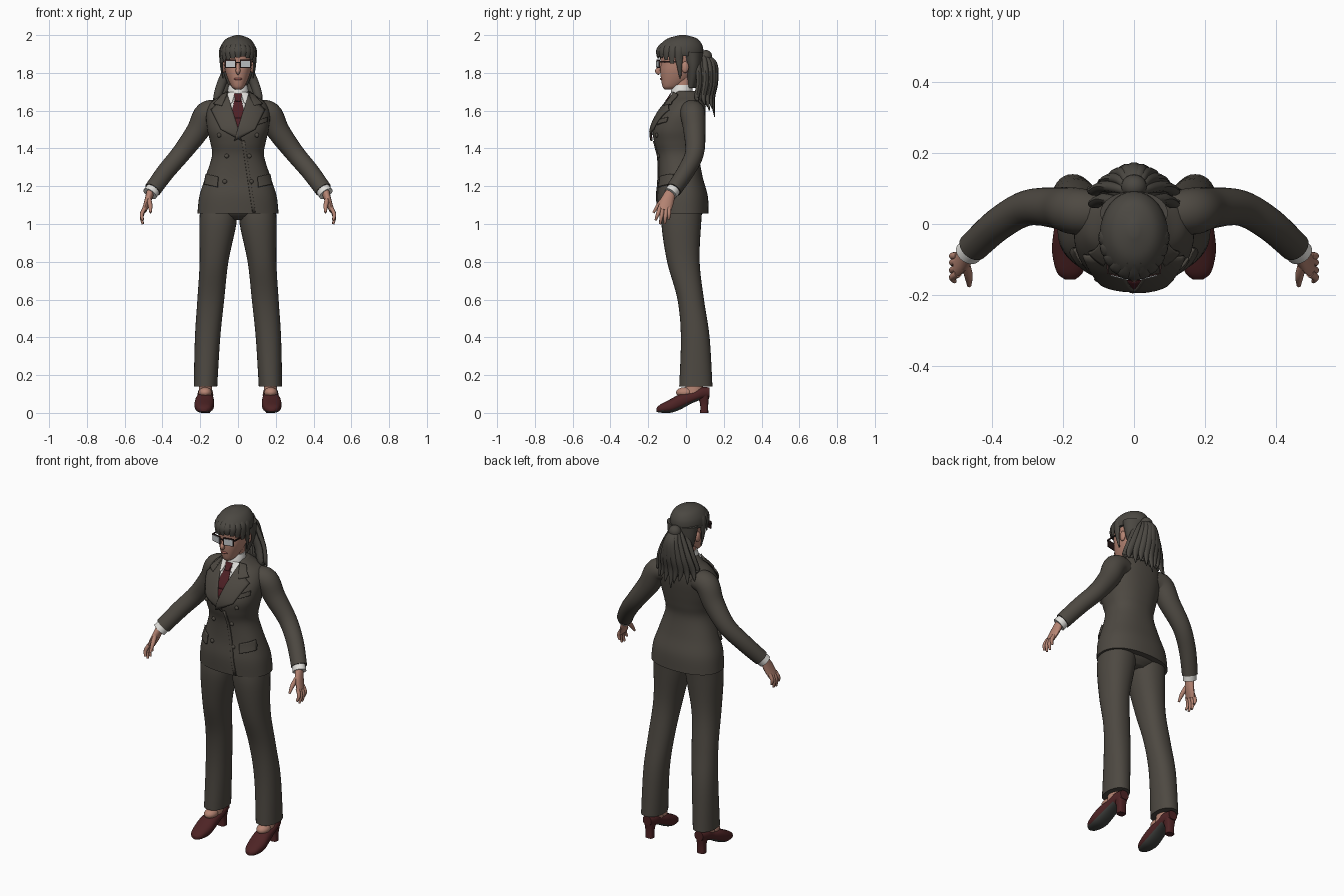
import bpy, bmesh, math, random
from mathutils import Vector, Matrix

random.seed(4)
cube = bpy.data.objects.get("Cube")
if cube:
    bpy.data.objects.remove(cube)


def material(name, *rgb):
    m = bpy.data.materials.new(name)
    m.use_nodes = True
    m.diffuse_color = (*rgb, 1)
    bsdf = m.node_tree.nodes["Principled BSDF"]
    bsdf.inputs["Base Color"].default_value = (*rgb, 1)
    bsdf.inputs["Roughness"].default_value = 0.8
    return m


SUIT = material("suit grey", 0.075, 0.066, 0.054)
HAIR = material("hair grey", 0.07, 0.064, 0.054)
SKIN = material("skin", 0.46, 0.23, 0.17)
WHITE = material("shirt white", 0.75, 0.74, 0.71)
TIE = material("tie maroon", 0.075, 0.014, 0.018)
SHOE = material("shoe maroon", 0.075, 0.017, 0.018)
SOLE = material("sole grey", 0.05, 0.052, 0.048)
FRAME = material("spectacle frame", 0.03, 0.015, 0.014)
LENS = material("lens", 0.55, 0.58, 0.6)
LIP = material("lips", 0.36, 0.12, 0.1)


def finish(name, bm, mat, mirror=False):
    bmesh.ops.recalc_face_normals(bm, faces=bm.faces)
    mesh = bpy.data.meshes.new(name)
    bm.to_mesh(mesh)
    bm.free()
    mesh.materials.append(mat)
    mesh.polygons.foreach_set("use_smooth", [True] * len(mesh.polygons))
    mesh.set_sharp_from_angle(angle=math.radians(50))
    ob = bpy.data.objects.new(name, mesh)
    bpy.context.scene.collection.objects.link(ob)
    if mirror:
        ob.modifiers.new("Mirror", "MIRROR").use_mirror_merge = False
    return ob


def spline(rows, steps=5):
    """Smooth curve through every row of numbers."""
    out = []
    for i in range(len(rows) - 1):
        a, b, c, d = (rows[max(0, min(len(rows) - 1, i + k))] for k in (-1, 0, 1, 2))
        for s in range(steps):
            t = s / steps
            out.append([q + t / 2 * (r - p + t * (2 * p - 5 * q + 4 * r - w + t * (3 * (q - r) + w - p)))
                        for p, q, r, w in zip(a, b, c, d)])
    return out + [list(rows[-1])]


def skin_rings(bm, rings):
    loops = [[bm.verts.new(p) for p in ring] for ring in rings]
    n = len(loops[0])
    for a, b in zip(loops, loops[1:]):
        for i in range(n):
            bm.faces.new((a[i], a[(i + 1) % n], b[(i + 1) % n], b[i]))
    bm.faces.new(loops[0])
    bm.faces.new(loops[-1])


def power(v, p):
    return math.copysign(abs(v) ** (2 / p), v)


def loft(name, rows, mat, along="z", p=2.0, n=32, mirror=False):
    """Rows: position on axis, centre x, half width, low and high depth."""
    rings = []
    for t, c, r, lo, hi in spline(rows):
        ring = []
        for i in range(n):
            a = 2 * math.pi * i / n
            x = c + r * power(math.cos(a), p)
            d = (lo + hi) / 2 + (hi - lo) / 2 * power(math.sin(a), p)
            ring.append((x, d, t) if along == "z" else (x, t, d))
        rings.append(ring)
    bm = bmesh.new()
    skin_rings(bm, rings)
    return finish(name, bm, mat, mirror)


def add_tube(bm, rows, ref, n=16):
    """Rows: x, y, z, radius across ref, radius along ref."""
    rows = spline(rows)
    pts = [Vector(r[:3]) for r in rows]
    rings = []
    for i, r in enumerate(rows):
        tan = (pts[min(i + 1, len(pts) - 1)] - pts[max(i - 1, 0)]).normalized()
        side = tan.cross(Vector(ref)).normalized()
        up = side.cross(tan)
        angles = [2 * math.pi * k / n for k in range(n)]
        rings.append([pts[i] + side * r[3] * math.cos(a) + up * r[4] * math.sin(a) for a in angles])
    skin_rings(bm, rings)


def tubes(name, paths, mat, ref=(1, 0, 0), n=16, mirror=False):
    bm = bmesh.new()
    for path in paths:
        add_tube(bm, path, ref, n)
    return finish(name, bm, mat, mirror)


def ellipsoid(name, centre, radii, mat, mirror=False):
    bm = bmesh.new()
    m = Matrix.Translation(centre) @ Matrix.Diagonal((*radii, 1))
    bmesh.ops.create_uvsphere(bm, u_segments=20, v_segments=12, radius=1, matrix=m)
    return finish(name, bm, mat, mirror)


def box(name, centre, size, mat, turn=0, mirror=False):
    bm = bmesh.new()
    m = Matrix.Translation(centre) @ Matrix.Rotation(math.radians(turn), 4, "Z") @ Matrix.Diagonal((*size, 1))
    bmesh.ops.create_cube(bm, size=1, matrix=m)
    return finish(name, bm, mat, mirror)


# Jacket body
BODY = [(1.055, 0, .215, -.152, .12), (1.15, 0, .204, -.157, .115), (1.25, 0, .172, -.147, .088),
        (1.36, 0, .138, -.15, .07), (1.43, 0, .146, -.168, .08), (1.5, 0, .163, -.175, .092),
        (1.58, 0, .168, -.142, .103), (1.64, 0, .146, -.1, .103), (1.675, 0, .1, -.075, .09),
        (1.705, 0, .062, -.06, .055)]
loft("jacket", BODY, SUIT, p=2.3, n=48)
FINE = spline(BODY, 8)


def chest_y(x, z):
    """Depth of the jacket front at a point."""
    z = min(z, 1.7)
    for a, b in zip(FINE, FINE[1:]):
        if z <= b[0]:
            break
    t = (z - a[0]) / (b[0] - a[0])
    r, lo, hi = (a[k] + t * (b[k] - a[k]) for k in (2, 3, 4))
    k = min(abs(x) / r, 0.98)
    return (lo + hi) / 2 - (hi - lo) / 2 * (1 - k ** 2.3) ** (1 / 2.3)


def plate(name, corners, mat, lift=0.004, thick=0.006, mirror=False, n=10):
    """Four x,z corners laid over the jacket front."""
    a, b, c, d = (Vector(p) for p in corners)
    bm = bmesh.new()
    grid = []
    for j in range(n + 1):
        left, right = a.lerp(d, j / n), b.lerp(c, j / n)
        line = [left.lerp(right, i / n) for i in range(n + 1)]
        grid.append([bm.verts.new((q.x, chest_y(q.x, q.y) - lift, q.y)) for q in line])
    for j in range(n):
        for i in range(n):
            bm.faces.new((grid[j][i], grid[j][i + 1], grid[j + 1][i + 1], grid[j + 1][i]))
    ob = finish(name, bm, mat, mirror)
    mod = ob.modifiers.new("Thickness", "SOLIDIFY")
    mod.thickness, mod.offset = thick, 0


# Shirt, tie and jacket details
plate("shirt_front", [(-.055, 1.69), (.055, 1.69), (.012, 1.47), (-.012, 1.47)], WHITE, .003)
plate("tie_blade", [(-.015, 1.67), (.015, 1.67), (.04, 1.56), (-.04, 1.56)], TIE, .008)
plate("tie_tail", [(-.04, 1.56), (.04, 1.56), (.014, 1.45), (-.014, 1.45)], TIE, .008)
plate("tie_knot", [(-.022, 1.69), (.022, 1.69), (.014, 1.65), (-.014, 1.65)], TIE, .013, .009)
plate("shirt_collar_points", [(.012, 1.698), (.056, 1.695), (.052, 1.625), (.03, 1.645)], WHITE, .011, mirror=True)
plate("left_lapel", [(.055, 1.685), (.142, 1.605), (.09, 1.5), (-.02, 1.44)], SUIT, .014, .009)
plate("right_lapel", [(-.055, 1.685), (-.142, 1.605), (-.09, 1.5), (.02, 1.44)], SUIT, .011, .009)
plate("jacket_collar", [(.052, 1.698), (.082, 1.685), (.128, 1.635), (.085, 1.625)], SUIT, .017, .009, mirror=True)
plate("front_edge", [(.02, 1.44), (.035, 1.44), (.092, 1.06), (.077, 1.06)], SUIT, .003)
plate("pocket_flaps", [(.105, 1.25), (.168, 1.265), (.178, 1.21), (.108, 1.195)], SUIT, .008, .009, mirror=True)
plate("breast_pocket", [(.105, 1.55), (.152, 1.565), (.152, 1.54), (.105, 1.525)], SUIT, .006, .008)
for label, x, z in (("top", .1, 1.47), ("middle", .06, 1.36), ("low", .07, 1.225)):
    ellipsoid(label + "_buttons", (x, chest_y(x, z) - .003, z), (.012, .008, .012), SUIT, True)
loft("shirt_collar", [(1.65, 0, .06, -.085, .04), (1.7, 0, .056, -.08, .035), (1.735, 0, .05, -.07, .032)], WHITE)

# Sleeves, cuffs and hands
tubes("sleeves", [[(.1, .03, 1.595, .058, .06), (.165, .036, 1.583, .066, .066), (.215, .045, 1.49, .06, .058),
                   (.3, .045, 1.375, .051, .05), (.38, 0, 1.28, .048, .046), (.452, -.065, 1.182, .045, .042)]],
      SUIT, (0, 1, 0), 24, True)
tubes("shirt_cuffs", [[(.445, -.06, 1.19, .038, .036), (.466, -.082, 1.16, .04, .036)]], WHITE, (0, 1, 0), 20, True)
fingers = [[(.462, -.078, 1.175, .026, .021), (.478, -.1, 1.12, .036, .018), (.497, -.115, 1.072, .035, .013)],
           [(.474, -.11, 1.14, .014, .013), (.465, -.145, 1.1, .012, .012), (.463, -.173, 1.06, .006, .006)]]
for y, z, reach in ((-.139, 1.02, .022), (-.123, 1.0, .014), (-.105, 1.002, .007), (-.089, 1.025, .002)):
    fingers.append([(.494, y, 1.085, .011, .011), (.51, y - reach / 2, (1.08 + z) / 2, .01, .01),
                    (.504, y - reach, z, .006, .006)])
tubes("hands", fingers, SKIN, n=12, mirror=True)

# Trousers
loft("trouser_legs", [(1.12, .1, .096, -.12, .09), (1.0, .107, .098, -.13, .08), (.8, .127, .076, -.1, .072),
                      (.6, .144, .071, -.045, .095), (.4, .161, .067, -.027, .125), (.14, .172, .062, -.036, .14)],
     SUIT, p=2.2, mirror=True)
loft("trouser_seat", [(1.02, 0, .09, -.08, .05), (1.06, 0, .17, -.125, .09), (1.12, 0, .18, -.13, .09)], SUIT)

# Shoes with heels
shoe = loft("shoes", [(-.156, .18, .014, .006, .026), (-.135, .18, .037, .001, .045), (-.08, .179, .051, .001, .074),
                      (-.03, .177, .05, .018, .1), (.03, .174, .043, .05, .112), (.08, .172, .04, .07, .135),
                      (.125, .172, .028, .082, .135)], SHOE, along="y", p=2.4, mirror=True)
shoe.data.materials.append(SOLE)
for f in shoe.data.polygons:
    f.material_index = int(f.normal.z < -0.6 and f.center.y < 0.07)
loft("shoe_heels", [(0, .172, .024, .075, .118), (.05, .172, .024, .074, .118), (.1, .172, .034, .055, .124)],
     SHOE, p=3, mirror=True)
ellipsoid("insteps", (.174, -.005, .108), (.036, .048, .028), SKIN, True)
loft("ankles", [(.1, .172, .036, -.01, .09), (.2, .172, .034, .01, .09)], SKIN, mirror=True)

# Head and face
loft("neck", [(1.66, 0, .045, -.065, .03), (1.8, 0, .045, -.065, .04)], SKIN)
loft("head", [(1.712, 0, .016, -.112, -.06), (1.727, 0, .034, -.124, -.03), (1.765, 0, .053, -.132, .02),
              (1.81, 0, .068, -.136, .05), (1.85, 0, .074, -.134, .06), (1.9, 0, .078, -.135, .07),
              (1.95, 0, .07, -.11, .07), (1.985, 0, .035, -.07, .04)], SKIN, p=2.2)
tubes("nose", [[(0, -.128, 1.855, .008, .008), (0, -.14, 1.828, .01, .011), (0, -.15, 1.809, .014, .012),
                (0, -.138, 1.797, .01, .008)]], SKIN)
ellipsoid("mouth", (0, -.129, 1.768), (.021, .009, .007), LIP)
ellipsoid("ears", (.076, -.005, 1.83), (.012, .02, .03), SKIN, True)

# Spectacles
box("lenses", (.04, -.15, 1.847), (.05, .004, .034), LENS, 14, True)
box("spectacle_rims", (.04, -.147, 1.848), (.06, .005, .044), FRAME, 14, True)
box("spectacle_arms", (.077, -.085, 1.86), (.005, .11, .008), FRAME, -4, True)
box("spectacle_bridge", (0, -.153, 1.855), (.03, .005, .007), FRAME)

# Hair cap, fringe and ponytail
loft("hair_cap", [(1.89, 0, .093, -.148, .086), (1.915, 0, .096, -.153, .092), (1.95, 0, .087, -.137, .085),
                  (1.982, 0, .06, -.097, .058), (2.0, 0, .012, -.035, 0)], HAIR)
loft("back_hair", [(1.72, 0, .045, .005, .05), (1.78, 0, .07, 0, .072), (1.84, 0, .087, -.01, .086),
                   (1.91, 0, .095, -.03, .092)], HAIR)
bm = bmesh.new()
for i in range(11):
    a = math.radians(-85 + 17 * i)
    s, c = math.sin(a), math.cos(a)
    low = 1.882 - .035 * abs(s) ** 3 + random.uniform(-.006, .006)
    add_tube(bm, [(.06 * s, -.03 - .08 * c, 1.968, .01, .006), (.09 * s, -.03 - .118 * c, 1.925, .022, .009),
                  (.092 * s, -.03 - .12 * c, low, .011, .004)], (s, -c, 0), 10)
for side in (-1, 1):
    add_tube(bm, [(.088 * side, -.035, 1.9, .022, .01), (.088 * side, -.035, 1.84, .014, .008),
                  (.08 * side, -.03, 1.77, .004, .003)], (1, 0, 0), 10)
finish("fringe", bm, HAIR)
ellipsoid("ponytail_knot", (0, .105, 1.885), (.036, .034, .036), HAIR)
bm = bmesh.new()
for layer in range(2):
    for i in range(9):
        t = (i - 4) / 4
        y = .15 - .035 * layer - .05 * t * t
        tip = 1.57 + .05 * abs(t) + .04 * layer + random.uniform(-.01, .02)
        add_tube(bm, [(.01 * t, .09, 1.895, .014, .012), (.04 * t, y, 1.85, .022, .016),
                      (.085 * t, y + .005, 1.75, .024, .016), (.112 * t, y - .008, 1.67, .019, .013),
                      (.12 * t + random.uniform(-.012, .012), y + .002, tip, .003, .003)], (0, 1, 0), 10)
finish("ponytail", bm, HAIR)
